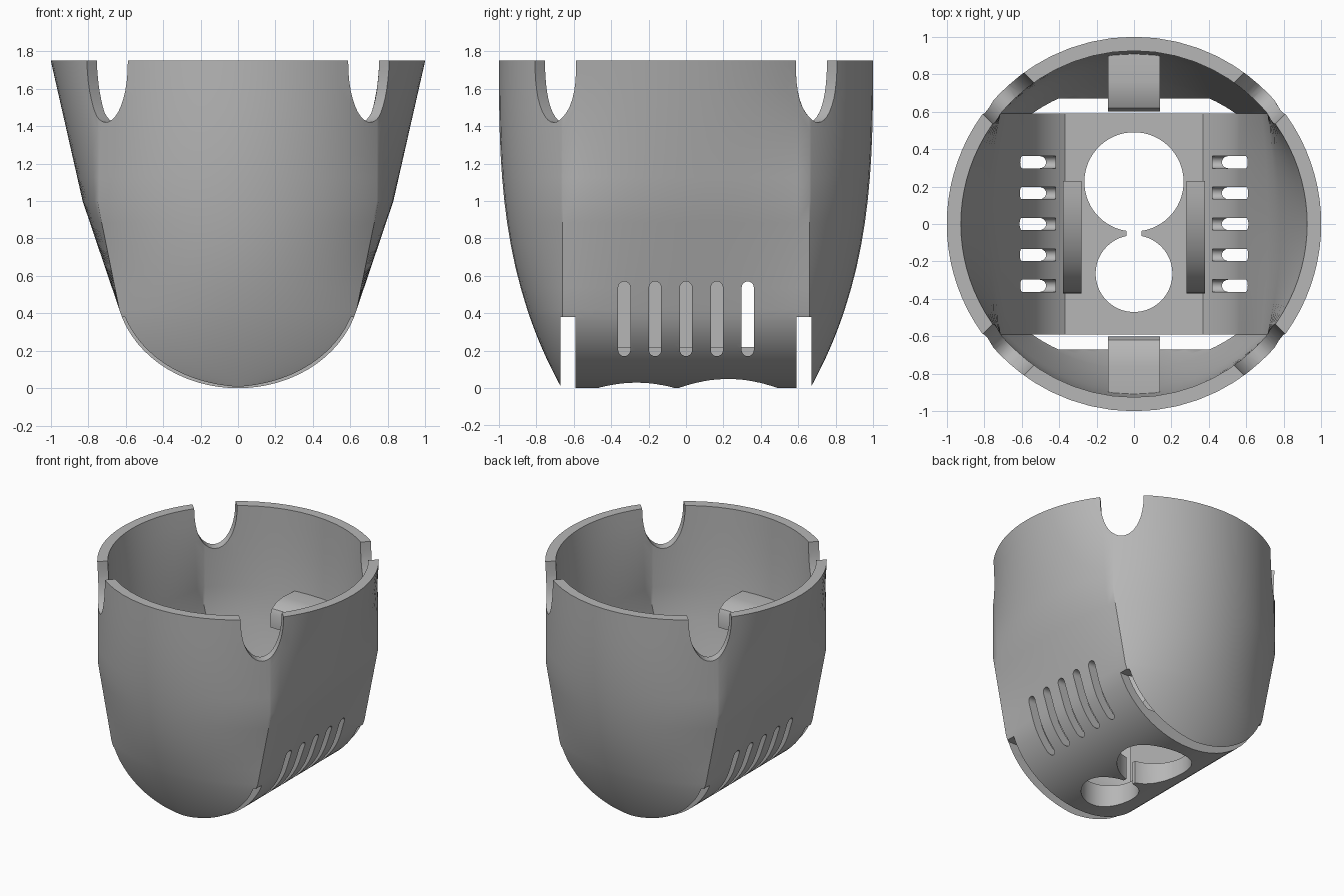
import bpy, bmesh, math
from mathutils import Matrix

cube = bpy.data.objects.get("Cube")
if cube:
    bpy.data.objects.remove(cube, do_unlink=True)

grey = bpy.data.materials.new("mid_grey")
grey.use_nodes = True
COLOUR = (0.47, 0.47, 0.47, 1)
grey.diffuse_color = COLOUR
grey.node_tree.nodes["Principled BSDF"].inputs["Base Color"].default_value = COLOUR

TOP = 1.75
KNEE = 0.42   # height where the round belly meets the flared sides


def make(name, bm):
    bmesh.ops.recalc_face_normals(bm, faces=bm.faces)
    mesh = bpy.data.meshes.new(name)
    bm.to_mesh(mesh)
    bm.free()
    mesh.materials.append(grey)
    obj = bpy.data.objects.new(name, mesh)
    bpy.context.collection.objects.link(obj)
    return obj


def loft(name, rings):
    bm = bmesh.new()
    rows = [[bm.verts.new(p) for p in ring] for ring in rings]
    n = len(rows[0])
    for a, b in zip(rows, rows[1:]):
        for i in range(n):
            j = (i + 1) % n
            bm.faces.new((a[i], a[j], b[j], b[i]))
    bm.faces.new(rows[0][::-1])
    bm.faces.new(rows[-1])
    return make(name, bm)


def prism(name, profile, start, end, matrix):
    """Extrude a 2D profile (u, v) along local x from start to end."""
    rings = [[matrix @ Matrix.Translation((x, u, v)).translation for u, v in profile]
             for x in (start, end)]
    return loft(name, rings)


def bulge(u, c, h):
    if h < 0.001:
        return 0.0
    r = (c * c + h * h) / (2 * h)
    return math.sqrt(max(r * r - u * u, 0)) - (r - h)


def ring(z, edge, side, front, corner, n=20):
    """Cross-section of two side arcs and two end arcs meeting at corners."""
    half = []
    for i in range(n):
        u = corner * (2 * i / n - 1)
        half.append((edge + bulge(u, corner, side - edge), u))
    for i in range(n):
        u = edge * math.cos(math.pi * i / n)
        half.append((u, corner + bulge(u, edge, front - corner)))
    return [(x, y, z) for x, y in half] + [(-x, -y, z) for x, y in half]


def mix(a, b, t):
    return a + (b - a) * min(max(t, 0), 1)


def front_depth(z):
    return 1 - 0.335 * max(1 - z / TOP, 0) ** 2.9


def shell_ring(z, a, b, waist, rim, corner, gap):
    if z < KNEE:
        edge = side = a * math.sqrt(1 - ((0.56 - z) / b) ** 2)
    else:
        base = a * math.sqrt(1 - ((0.56 - KNEE) / b) ** 2)
        edge = mix(base, math.sqrt(rim * rim - corner * corner), (z - KNEE) / 0.58)
        side = mix(base, waist, (z - KNEE) / 0.58)
        if z > 1:
            side = mix(waist, rim, (z - 1) / 0.75)
    return ring(z, edge, side, front_depth(z) - gap, corner)


def levels(first):
    a0 = math.acos(1 - first / 0.56)
    a1 = math.acos(1 - KNEE / 0.56)
    low = [0.56 * (1 - math.cos(mix(a0, a1, i / 14))) for i in range(14)]
    return low + [mix(KNEE, 1, i / 5) for i in range(5)] + [mix(1, TOP, i / 6) for i in range(7)]


# Outer body
body = loft("shell", [shell_ring(z, 0.655, 0.56, 0.83, 1, 0.66, 0) for z in levels(0.0015)])

# Hollow interior with a flat floor
cutters = []
inner = [shell_ring(z, 0.585, 0.49, 0.755, 0.925, 0.59, 0.075) for z in levels(0.18)]
inner.append([(x, y, TOP + 0.1) for x, y, z in inner[-1]])
cutters.append(loft("hollow_cutter", inner))


def box(x0, x1, y0, y1, z0, z1):
    profile = [(y0, z0), (y1, z0), (y1, z1), (y0, z1)]
    cutters.append(prism("box_cutter", profile, x0, x1, Matrix()))


# Slots separating the end panels from the belly
for y0, y1 in ((0.59, 0.67), (-0.67, -0.59)):
    box(-1.2, 1.2, y0, y1, -0.1, 0.38)

# Rounded notches in the rim
steps = [math.pi * i / 20 for i in range(21)]
notch = [(0.155 * math.cos(t), TOP - 0.33 * math.sin(t) ** 0.9) for t in steps]
notch += [(-0.155, TOP + 0.2), (0.155, TOP + 0.2)]
for k in range(4):
    spin = Matrix.Rotation(math.radians(45 + 90 * k), 4, "Z")
    cutters.append(prism("notch_cutter", notch, 0.6, 1.3, spin))

# Side vents
for k in range(5):
    y = 0.165 * (k - 2)
    arc = [math.pi * i / 10 for i in range(11)]
    slot = [(y + 0.0325 * math.cos(t), 0.5375 + 0.0325 * math.sin(t)) for t in arc]
    slot += [(y - 0.0325 * math.cos(t), 0.2025 - 0.0325 * math.sin(t)) for t in arc]
    for start, end in ((0.42, 1.1), (-1.1, -0.42)):
        cutters.append(prism("vent_cutter", slot, start, end, Matrix()))

# Keyhole opening in the floor
for y, r in ((0.225, 0.265), (-0.265, 0.205)):
    bm = bmesh.new()
    bmesh.ops.create_cone(bm, cap_ends=True, segments=64, radius1=r, radius2=r, depth=0.6,
                          matrix=Matrix.Translation((0, y, 0.1)))
    cutters.append(make("hole_cutter", bm))
box(-0.04, 0.04, -0.1, 0.02, -0.2, 0.4)

for cutter in cutters:
    cutter.hide_render = True
    bpy.context.view_layer.objects.active = body
    mod = body.modifiers.new("cut", "BOOLEAN")
    mod.operation = "DIFFERENCE"
    mod.solver = "EXACT"
    mod.object = cutter
    bpy.ops.object.modifier_apply(modifier=mod.name)
    bpy.data.objects.remove(cutter, do_unlink=True)

parts = [body]

# Curved ribs standing on the floor
rib = [(0.23, 0.15), (0.23, 1.0)]
rib += [(0.23 - 0.6 * math.sin(t), 0.55 + 0.45 * math.cos(t))
        for t in [math.pi / 2 * i / 12 for i in range(1, 13)]]
rib.append((-0.37, 0.15))
for name, x in (("left_rib", 0.28), ("right_rib", -0.38)):
    parts.append(prism(name, rib, x, x + 0.1, Matrix()))

# Snap hooks on the end walls
hook = [(0.92, 0.86), (0.92, 1.13), (0.76, 1.14), (0.68, 1.13), (0.62, 1.1), (0.6, 1.06), (0.6, 0.96)]
for name, turn in (("back_hook", 0), ("front_hook", math.pi)):
    parts.append(prism(name, hook, -0.14, 0.14, Matrix.Rotation(turn, 4, "Z")))

# Smooth surfaces with crisp edges
bpy.ops.object.select_all(action="DESELECT")
for part in parts:
    part.select_set(True)
bpy.context.view_layer.objects.active = body
bpy.ops.object.shade_smooth_by_angle(angle=math.radians(30))
